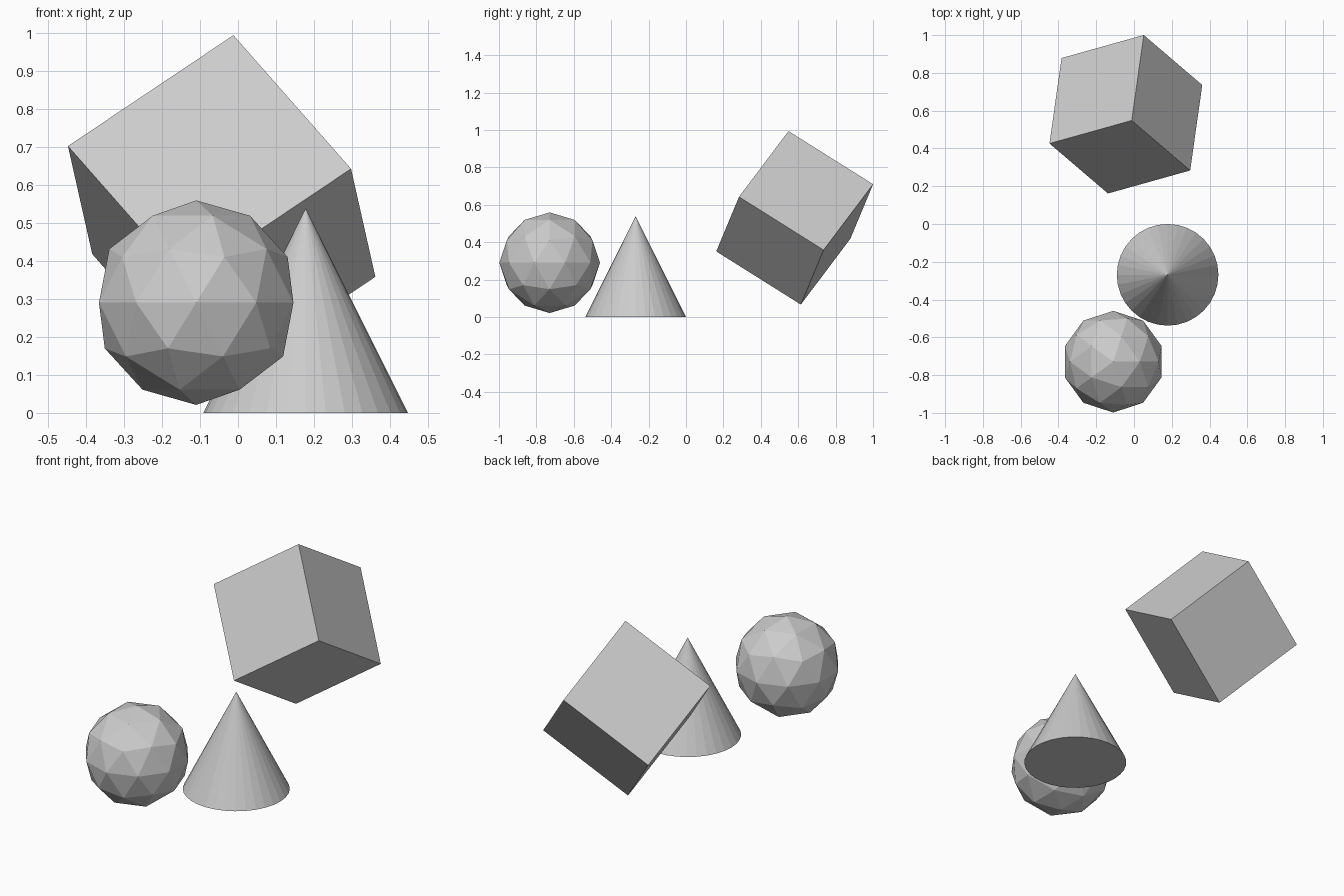
import bpy
from mathutils import Matrix, Vector

if "Cube" in bpy.data.objects:
    bpy.data.objects.remove(bpy.data.objects["Cube"])

R = 0.269  # shared half-size of the three solids

# Faceted ball
bpy.ops.mesh.primitive_ico_sphere_add(subdivisions=2, radius=R, location=(-0.11, -0.729, 0.29))
bpy.context.object.name = "faceted_ball"

# Cone standing on the floor
bpy.ops.mesh.primitive_cone_add(vertices=32, radius1=R, radius2=0, depth=2 * R,
                                location=(0.178, -0.269, R))
bpy.context.object.name = "cone"

# Tilted cube: its axes follow the three edges meeting at the top corner
u = Vector((0.310, -0.265, -0.352)).normalized()
v = Vector((-0.435, -0.122, -0.292))
v = (v - u * v.dot(u)).normalized()
w = u.cross(v)
axes = Matrix((u, v, w)).transposed()
bpy.ops.mesh.primitive_cube_add(size=2 * R)
cube = bpy.context.object
cube.name = "tilted_cube"
cube.matrix_world = Matrix.Translation((-0.043, 0.581, 0.53)) @ axes.to_4x4()
